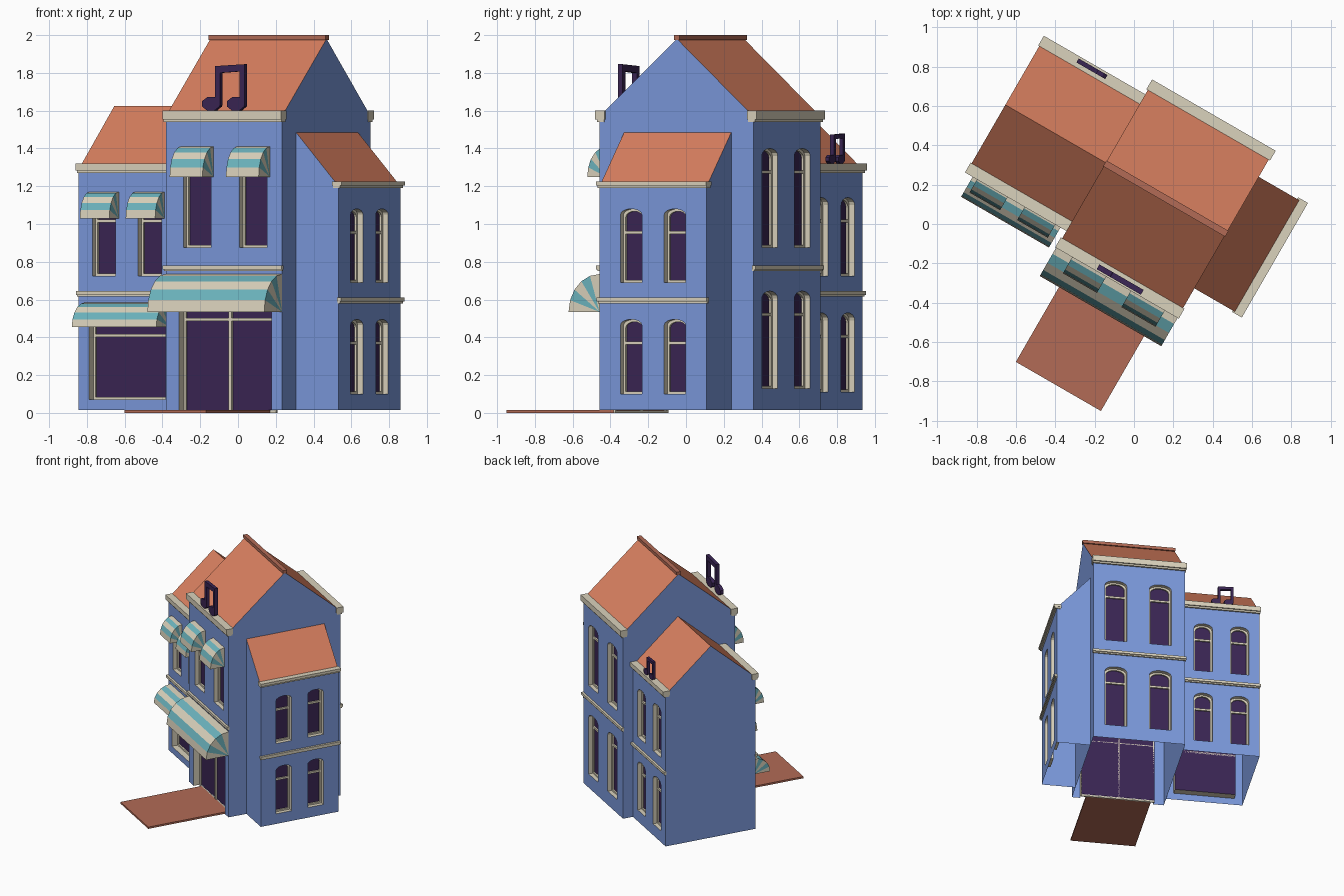
import bpy, bmesh, math

if "Cube" in bpy.data.objects:
    bpy.data.objects.remove(bpy.data.objects["Cube"])

def srgb(r, g, b):
    f = lambda c: c / 12.92 if c <= 0.04045 else ((c + 0.055) / 1.055) ** 2.4
    return (*[f(c / 255) for c in (r, g, b)], 1)

MATS = []
for name, rgb in (("wall blue", (122, 152, 218)), ("roof orange", (216, 127, 95)),
                  ("trim cream", (218, 210, 188)), ("window purple", (58, 37, 84)),
                  ("awning teal", (108, 180, 190)), ("path brown", (178, 107, 86))):
    m = bpy.data.materials.new(name)
    m.diffuse_color = srgb(*rgb)
    m.use_nodes = True
    m.node_tree.nodes["Principled BSDF"].inputs["Base Color"].default_value = m.diffuse_color
    MATS.append(m)
BLUE, ROOF, CREAM, DARK, TEAL, BROWN = range(6)
TURN = math.radians(-30)          # whole building is turned on the plot

# Places map (along wall, out from wall, height) to building space
main_front = lambda s, d, z: (s, -0.28 - d, z)
main_back = lambda s, d, z: (s, 0.66 + d, z)
left_front = lambda s, d, z: (s, -0.18 - d, z)
left_back = lambda s, d, z: (s, 0.577 + d, z)
wing_side = lambda s, d, z: (0.69 + d, s, z)
along_x = lambda s, d, z: (d, s, z)
along_y = lambda s, d, z: (s, d, z)


def finish(name, bm, normals=True):
    if normals:
        bmesh.ops.recalc_face_normals(bm, faces=bm.faces[:])
    me = bpy.data.meshes.new(name)
    bm.to_mesh(me)
    bm.free()
    for m in MATS:
        me.materials.append(m)
    ob = bpy.data.objects.new(name, me)
    bpy.context.collection.objects.link(ob)
    return ob


def add_prism(bm, pts, d0, d1, place, mat, cap=None):
    """Extrude an outline; the cap at d0 may have its own colour."""
    a = [bm.verts.new(place(s, d0, z)) for s, z in pts]
    b = [bm.verts.new(place(s, d1, z)) for s, z in pts]
    n = len(pts)
    faces = [bm.faces.new(b)] + [bm.faces.new((a[i], a[(i + 1) % n], b[(i + 1) % n], b[i]))
                                 for i in range(n)]
    for f in faces:
        f.material_index = mat
    bm.faces.new(a).material_index = mat if cap is None else cap


def rect(s0, s1, z0, z1):
    return [(s0, z0), (s1, z0), (s1, z1), (s0, z1)]


def box(name, x0, x1, y0, y1, z0, z1, mat):
    bm = bmesh.new()
    add_prism(bm, rect(x0, x1, z0, z1), y0, y1, along_y, mat)
    return finish(name, bm)


def outline(c, w, z0, z1, rise, inset=0):
    """Rectangle, or rectangle with a low arched head."""
    h, z0, z1 = w / 2 - inset, z0 + inset, z1 - inset
    if not rise:
        return rect(c - h, c + h, z0, z1)
    arc = [(c + h * math.cos(t), z1 - rise + rise * math.sin(t))
           for t in (math.pi * i / 8 for i in range(9))]
    return [(c - h, z0), (c + h, z0)] + arc


def opening(cut, trim, place, c, w, z0, z1, rise=0.04, depth=0.045, bar=0.125, mullion=False):
    """Recess with cream jambs and dark pane, plus inner frame and bars."""
    add_prism(cut, outline(c, w, z0, z1, rise), -depth, 0.05, place, CREAM, DARK)
    e, lip = 0.013, -depth + 0.012
    o, i = outline(c, w, z0, z1, rise), outline(c, w, z0, z1, rise, e)
    ring = [[trim.verts.new(place(s, d, z)) for s, z in p]
            for p, d in ((o, lip), (i, lip), (i, -depth), (o, -depth))]
    for r in range(4):
        p, q = ring[r], ring[(r + 1) % 4]
        for k in range(len(p)):
            j = (k + 1) % len(p)
            trim.faces.new((p[k], p[j], q[j], q[k])).material_index = CREAM
    zb = z1 - bar
    add_prism(trim, rect(c - w / 2, c + w / 2, zb - 0.008, zb + 0.008), -depth, lip, place, CREAM)
    if mullion:
        add_prism(trim, rect(c - 0.01, c + 0.01, z0, z1), -depth, lip, place, CREAM)


def block(name, profile, d0, d1, place, openings):
    """Gabled block: cut the openings, colour slopes as roof, leave the base open."""
    bm = bmesh.new()
    add_prism(bm, profile, d0, d1, place, BLUE)
    bmesh.ops.recalc_face_normals(bm, faces=bm.faces[:])
    for f in bm.faces:
        if f.normal.z > 0.3:
            f.material_index = ROOF
    ob = finish(name + "_walls", bm)
    cut, trim = bmesh.new(), bmesh.new()
    for args, kw in openings:
        opening(cut, trim, *args, **kw)
    cutter = finish("cutter", cut)
    finish(name + "_window_frames", trim)
    mod = ob.modifiers.new("openings", 'BOOLEAN')
    mod.operation, mod.solver, mod.object = 'DIFFERENCE', 'EXACT', cutter
    bpy.context.view_layer.objects.active = ob
    bpy.ops.object.modifier_apply(modifier=mod.name)
    bpy.data.objects.remove(cutter)
    bm = bmesh.new()
    bm.from_mesh(ob.data)
    base = [f for f in bm.faces if all(v.co.z < 0.02 for v in f.verts)]
    bmesh.ops.delete(bm, geom=base, context='FACES')
    bm.to_mesh(ob.data)
    bm.free()


MAIN_X, LEFT_X, WING_Y = (-0.088, 0.256), (-0.715, -0.435), (0.063, 0.33)

# Main house
wins = [((main_front, c, 0.168, 0.875, 1.40), {}) for c in MAIN_X]
wins += [((main_back, c, 0.168, z0, z1), {}) for c in MAIN_X for z0, z1 in ((0.13, 0.645), (0.875, 1.40))]
wins.append(((main_front, 0.085, 0.565, 0.0, 0.62, 0, 0.06), dict(mullion=True)))
block("main_house", [(-0.28, 0.015), (0.66, 0.015), (0.66, 1.57), (0.193, 1.98), (-0.28, 1.57)],
      -0.28, 0.43, along_x, wins)

# Left house
wins = [((left_front, c, 0.142, 0.725, 1.14), {}) for c in LEFT_X]
wins += [((left_back, c, 0.142, z0, z1), {}) for c in LEFT_X for z0, z1 in ((0.11, 0.53), (0.725, 1.14))]
wins.append(((left_front, -0.573, 0.47, 0.07, 0.535, 0, 0.06), {}))
block("left_house", [(-0.18, 0.015), (0.577, 0.015), (0.577, 1.29), (0.198, 1.625), (-0.18, 1.29)],
      -0.87, -0.28, along_x, wins)

# Lean-to wing
wins = [((wing_side, c, 0.13, z0, z1, 0.03), {}) for c in WING_Y for z0, z1 in ((0.10, 0.495), (0.69, 1.08))]
block("side_wing", [(0.43, 0.015), (0.69, 0.015), (0.69, 1.2), (0.43, 1.485)], -0.13, 0.525, along_y, wins)

# Cornices (two steps) and floor bands along each eave wall
for name, place, s0, s1, zc, hc, zb in (
        ("main_front", main_front, -0.288, 0.438, 1.54, 0.06, 0.75),
        ("main_back", main_back, -0.288, 0.438, 1.54, 0.06, 0.75),
        ("left_front", left_front, -0.876, -0.28, 1.27, 0.05, 0.615),
        ("left_back", left_back, -0.876, -0.28, 1.27, 0.05, 0.615),
        ("wing", wing_side, -0.138, 0.535, 1.19, 0.035, 0.58)):
    bm = bmesh.new()
    add_prism(bm, rect(s0, s1, zc + 0.013, zc + hc), -0.035, 0.023, place, CREAM)
    add_prism(bm, rect(s0 + 0.003, s1 - 0.003, zc, zc + 0.013), -0.03, 0.013, place, CREAM)
    finish(name + "_cornice", bm)
    bm = bmesh.new()
    add_prism(bm, rect(s0, s1, zb + 0.01, zb + 0.03), -0.005, 0.018, place, CREAM)
    add_prism(bm, rect(s0 + 0.003, s1 - 0.003, zb, zb + 0.01), -0.005, 0.01, place, CREAM)
    finish(name + "_band", bm)

# Ridge cap and front path
box("ridge_cap", -0.283, 0.434, 0.176, 0.21, 1.975, 2.0, BROWN)
box("path", -0.17, 0.33, -0.908, -0.23, 0.0, 0.015, BROWN)


def awning(name, place, c, half, z0, height, depth, n=5):
    """Quarter-round striped hood with fanned ends."""
    bm = bmesh.new()
    rows = []
    for i in range(n + 1):
        t = math.pi / 2 * i / n
        d, z = depth * math.cos(t), z0 + height * math.sin(t)
        rows.append([bm.verts.new(place(c + k * half, d, z)) for k in (-1, 1)])
    hinge = [bm.verts.new(place(c + k * half, 0, z0)) for k in (-1, 1)]
    for i in range(n):
        (l0, r0), (l1, r1) = rows[i], rows[i + 1]
        for vs in ((l0, r0, r1, l1), (hinge[0], l0, l1), (hinge[1], r1, r0)):
            bm.faces.new(vs).material_index = TEAL if i % 2 else CREAM
    finish(name, bm, normals=False)


awning("door_awning", main_front, 0.074, 0.357, 0.535, 0.2, 0.189)
awning("shop_awning", left_front, -0.573, 0.258, 0.455, 0.13, 0.14)
for i, c in enumerate(MAIN_X):
    awning(f"main_window_awning_{i}", main_front, c, 0.1, 1.25, 0.16, 0.118)
for i, c in enumerate(LEFT_X):
    awning(f"left_window_awning_{i}", left_front, c, 0.09, 1.03, 0.14, 0.1)


def note(name, place, c, z, k, flip=1):
    """Pair of joined music notes standing on a cornice."""
    bm = bmesh.new()
    t = 0.014 * (0.5 + k / 2)
    ellipse = lambda x: [(x + 0.057 * math.cos(a), 0.038 + 0.038 * math.sin(a))
                         for a in (math.pi * (i + 0.5) / 4 for i in range(8))]
    parts = [ellipse(-0.077), ellipse(0.075), rect(-0.05, -0.02, 0.03, 0.21), rect(0.1, 0.13, 0.03, 0.22),
             [(-0.05, 0.2), (0.13, 0.212), (0.13, 0.248), (-0.05, 0.238)]]
    for p in parts:
        add_prism(bm, [(c + flip * k * s, z + k * h) for s, h in p], -t, t, place, DARK)
    finish(name, bm)


note("front_music_note", main_front, 0.08, 1.598, 1)
note("back_music_note", left_back, -0.58, 1.318, 0.65, -1)

# Turn everything to its final heading
for ob in bpy.data.objects:
    ob.rotation_euler.z = TURN
